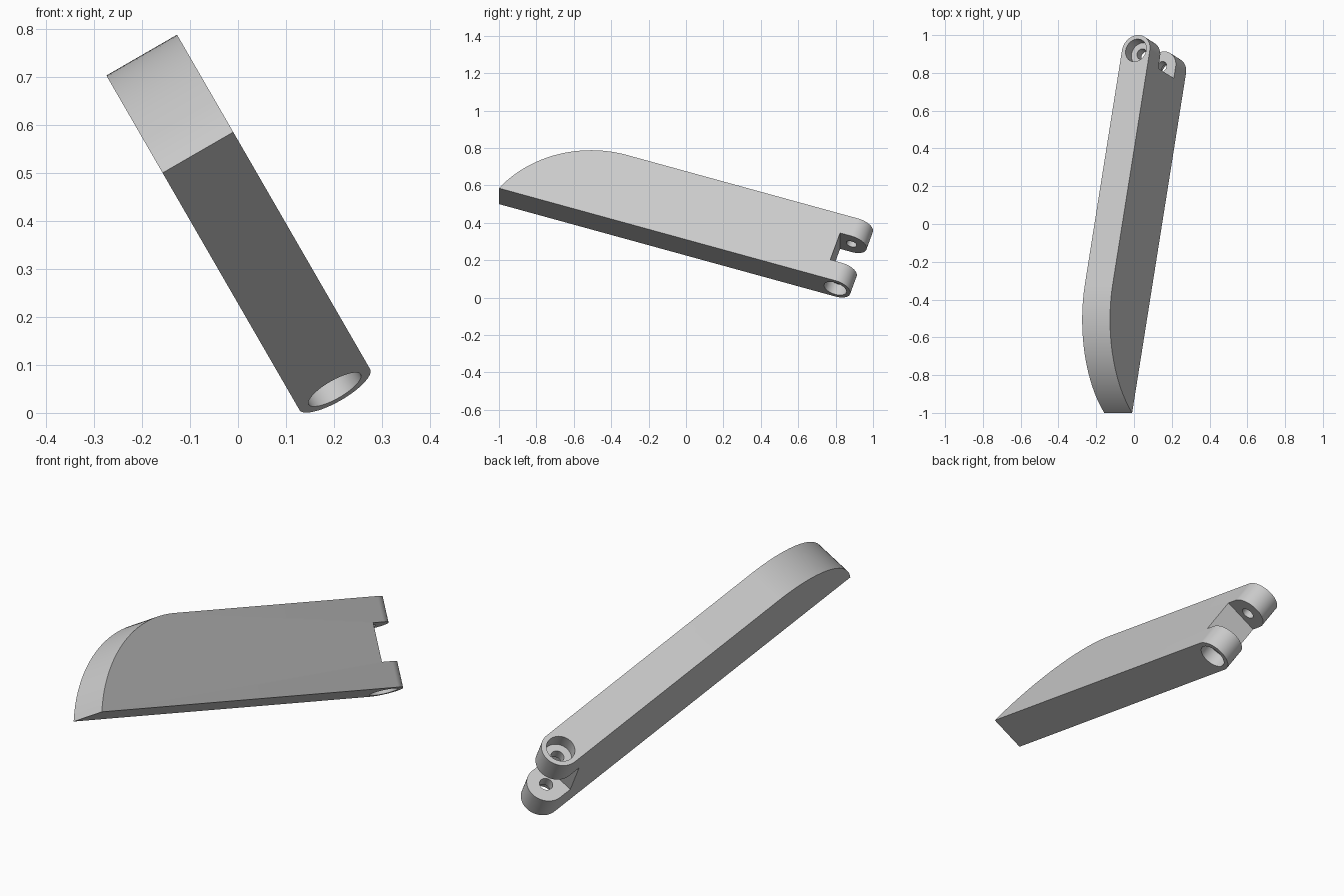
import bpy, bmesh
from math import sin, cos, pi, radians, sqrt
from mathutils import Matrix, Vector

if "Cube" in bpy.data.objects:
    bpy.data.objects.remove(bpy.data.objects["Cube"], do_unlink=True)

# Local frame: X along the blade, Y through its thickness, Z across its width
WIDTH, RADIUS, PIN_X = 0.402, 0.085, 1.886
SLOT_X, SLOT_LOW, SLOT_HIGH = 1.822, 0.115, 0.288
BORE, BORE_DEPTH, PIN_HOLE = 0.0625, 0.065, 0.029
ARC = 0.635


def prism(name, points, offset):
    """Extrude a closed outline along offset."""
    bm = bmesh.new()
    face = bm.faces.new([bm.verts.new(p) for p in points])
    ext = bmesh.ops.extrude_face_region(bm, geom=[face])
    moved = [v for v in ext["geom"] if isinstance(v, bmesh.types.BMVert)]
    bmesh.ops.translate(bm, verts=moved, vec=offset)
    bmesh.ops.recalc_face_normals(bm, faces=bm.faces)
    mesh = bpy.data.meshes.new(name)
    bm.to_mesh(mesh)
    bm.free()
    obj = bpy.data.objects.new(name, mesh)
    bpy.context.collection.objects.link(obj)
    return obj


def pin_cutter(name, radius, low, high):
    ring = [(PIN_X + radius * cos(i * pi / 32), radius * sin(i * pi / 32), low)
            for i in range(64)]
    return prism(name, ring, (0, 0, high - low))


# Side outline: curved tip, straight edges and a forked end
arc_x = sqrt(2 * WIDTH * ARC - WIDTH ** 2)
tip = [Vector((arc_x - ARC * sin(t), 0, WIDTH - ARC + ARC * cos(t)))
       for t in [i / 32 * math_end for math_end in
                 [pi / 2 - Vector((1, 0)).angle(Vector((arc_x, ARC - WIDTH)))]
                 for i in range(32)]]
fork = [(0, 0), (2.1, 0), (2.1, SLOT_LOW), (SLOT_X, SLOT_LOW),
        (SLOT_X, SLOT_HIGH), (2.1, SLOT_HIGH), (2.1, WIDTH)]
outline = [(x, -0.2, z) for x, z in fork] + [(p.x, -0.2, p.z) for p in tip]
side_cutter = prism("side_outline_cutter", outline, (0, 0.4, 0))

# Blade stock with a rounded hinge end
plan = [(-0.1, -RADIUS, -0.1)]
plan += [(PIN_X + RADIUS * cos(t), RADIUS * sin(t), -0.1)
         for t in [-pi / 2 + i * pi / 40 for i in range(41)]]
plan += [(-0.1, RADIUS, -0.1)]
blade = prism("hinged_blade", plan, (0, 0, 0.7))

# Trim to the outline, then drill the pin hole and both counterbores
cuts = [(side_cutter, "INTERSECT"),
        (pin_cutter("pin_hole_cutter", PIN_HOLE, -0.2, 0.7), "DIFFERENCE"),
        (pin_cutter("lower_bore_cutter", BORE, -0.2, BORE_DEPTH), "DIFFERENCE"),
        (pin_cutter("upper_bore_cutter", BORE, WIDTH - BORE_DEPTH, 0.7), "DIFFERENCE")]
for cutter, operation in cuts:
    cutter.hide_render = True
    mod = blade.modifiers.new(cutter.name, "BOOLEAN")
    mod.object, mod.operation, mod.solver = cutter, operation, "EXACT"
bpy.context.view_layer.update()
graph = bpy.context.evaluated_depsgraph_get()
mesh = bpy.data.meshes.new_from_object(blade.evaluated_get(graph))
blade.modifiers.clear()
blade.data = mesh
for cutter, _ in cuts:
    bpy.data.objects.remove(cutter, do_unlink=True)

# Tilt into place: rolled about the length and pitched down at the hinge
pitch, roll = radians(17.6), radians(30)
up = Vector((-sin(roll), 0, cos(roll)))
across = Vector((cos(roll), 0, sin(roll)))
forward = Vector((0, 1, 0))
along = forward * cos(pitch) - up * sin(pitch)
wide = forward * sin(pitch) + up * cos(pitch)
turn = Matrix((along, -across, wide)).transposed().to_4x4()
mesh.transform(Matrix.Translation((-0.0835, -1, 0.5425)) @ turn)

# Plain grey finish
grey = bpy.data.materials.new("plain_grey")
grey.use_nodes = True
colour = (0.6, 0.6, 0.6, 1)
grey.diffuse_color = colour
grey.node_tree.nodes["Principled BSDF"].inputs["Base Color"].default_value = colour
mesh.materials.clear()
mesh.materials.append(grey)

bpy.ops.object.select_all(action="DESELECT")
blade.select_set(True)
bpy.context.view_layer.objects.active = blade
bpy.ops.object.shade_smooth_by_angle(angle=radians(30))
